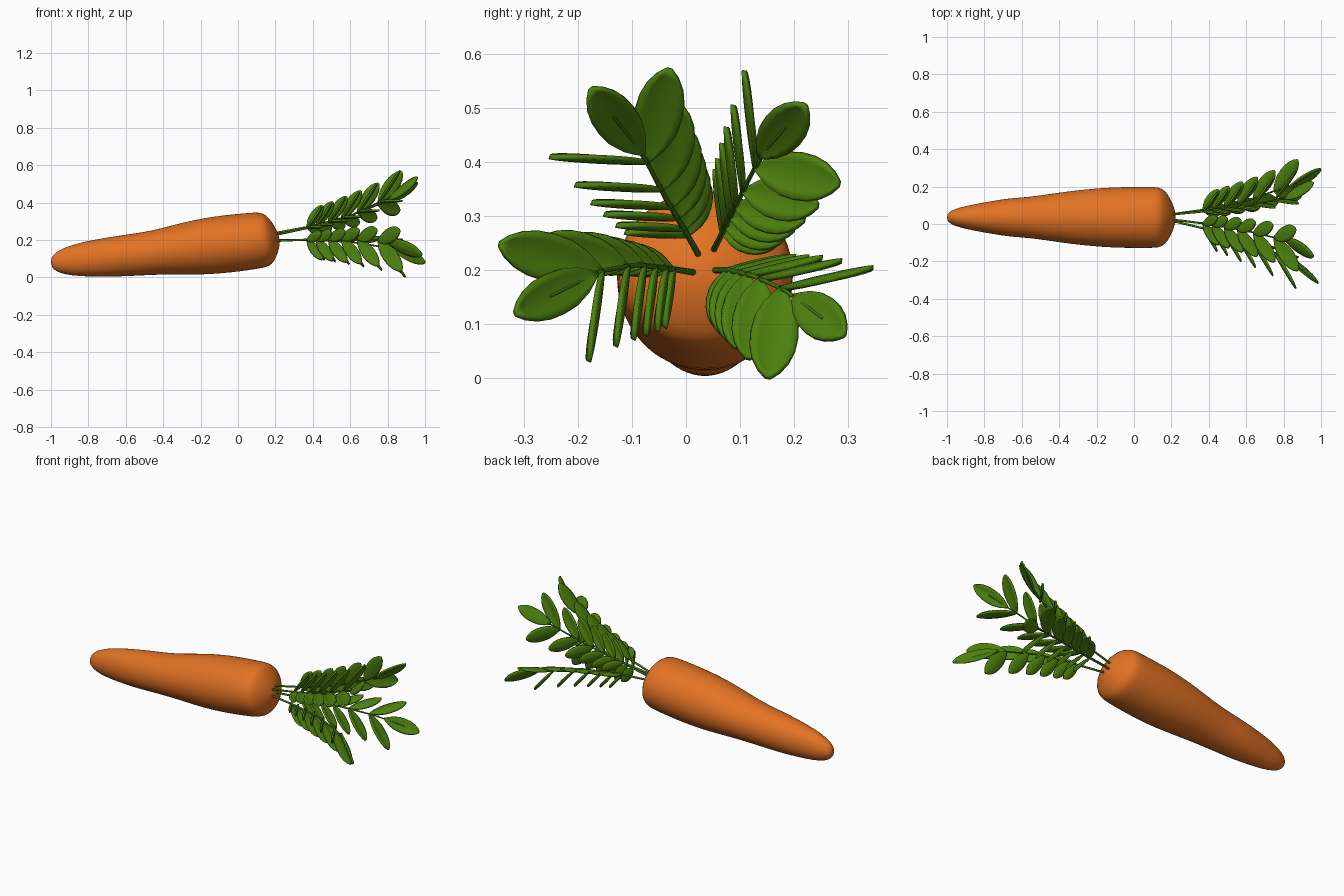
import bpy, bmesh, math
from mathutils import Vector

if "Cube" in bpy.data.objects:
    bpy.data.objects.remove(bpy.data.objects["Cube"])


def material(name, rgb):
    m = bpy.data.materials.new(name)
    m.diffuse_color = (*rgb, 1)
    m.use_nodes = True
    m.node_tree.nodes["Principled BSDF"].inputs["Base Color"].default_value = m.diffuse_color
    return m


ORANGE = material("carrot orange", (0.76, 0.17, 0.017))
LEAF = material("leaf green", (0.075, 0.22, 0.004))
STEM = material("stem green", (0.055, 0.18, 0.006))


def add_object(name, bm, mat):
    bmesh.ops.recalc_face_normals(bm, faces=bm.faces[:])
    for f in bm.faces:
        f.smooth = True
    me = bpy.data.meshes.new(name)
    bm.to_mesh(me)
    bm.free()
    me.materials.append(mat)
    ob = bpy.data.objects.new(name, me)
    bpy.context.collection.objects.link(ob)
    return ob


# Carrot root: slightly wavy, tilted rings of (x, top z, bottom z, half width)
RINGS = [(-1.0, 0.095, 0.055, 0.018), (-0.978, 0.128, 0.031, 0.037),
         (-0.93, 0.156, 0.014, 0.055), (-0.85, 0.183, 0.005, 0.072),
         (-0.75, 0.203, 0.003, 0.090), (-0.66, 0.218, 0.004, 0.104),
         (-0.56, 0.233, 0.008, 0.110), (-0.45, 0.249, 0.014, 0.126),
         (-0.34, 0.278, 0.015, 0.142), (-0.22, 0.308, 0.013, 0.155),
         (-0.1, 0.328, 0.021, 0.163), (0.0, 0.339, 0.032, 0.164),
         (0.08, 0.346, 0.044, 0.164), (0.137, 0.350, 0.054, 0.163),
         (0.166, 0.334, 0.069, 0.144), (0.190, 0.302, 0.102, 0.108),
         (0.211, 0.258, 0.146, 0.062), (0.222, 0.222, 0.184, 0.020)]
SEG = 28
bm = bmesh.new()
rows = []
for x, zt, zb, hw in RINGS:
    row = []
    for i in range(SEG):
        a = 2 * math.pi * i / SEG
        dz = (zt - zb) / 2 * math.sin(a)
        row.append(bm.verts.new((x - 0.12 * dz, 0.035 + hw * math.cos(a),
                                 (zt + zb) / 2 + dz)))
    rows.append(row)
for r, s in zip(rows, rows[1:]):
    for i in range(SEG):
        j = (i + 1) % SEG
        bm.faces.new((r[i], r[j], s[j], s[i]))
bm.faces.new(rows[0])
bm.faces.new(rows[-1])
root = add_object("carrot_root", bm, ORANGE)
sub = root.modifiers.new("smooth", 'SUBSURF')
sub.levels = sub.render_levels = 1

# Leaflet outline: (fraction of length, fraction of half width)
OUTLINE = [(0, 0.1), (0.08, 0.35), (0.2, 0.68), (0.35, 0.92), (0.52, 1),
           (0.68, 0.95), (0.82, 0.76), (0.93, 0.45), (1, 0.1)]


def leaflet(bm, base, vec, side, width):
    """Slightly cupped leaf blade along vec; side is the width direction."""
    side = side.normalized()
    nrm = vec.cross(side).normalized()
    grid = []
    for t, w in OUTLINE:
        row = []
        for k in range(-3, 4):
            u = k / 3
            lift = 0.008 * (abs(u) ** 1.5 - 0.4) * w
            row.append(bm.verts.new(base + vec * t + side * (u * w * width / 2)
                                    + nrm * lift))
        grid.append(row)
    for r, s in zip(grid, grid[1:]):
        for i in range(6):
            bm.faces.new((r[i], r[i + 1], s[i + 1], s[i]))


def along(path, x):
    """Point on the stem path at a given x."""
    for a, b in zip(path, path[1:]):
        if x <= b.x:
            return a.lerp(b, (x - a.x) / (b.x - a.x))
    return path[-1]


# Fronds: stem points, terminal tip, sideways reach (y, z) of the face-on
# leaflet and of the edge-on leaflet in each pair
FRONDS = {
    "upper_front": ([(0.19, 0.025, 0.225), (0.4, 0.0, 0.27), (0.6, -0.036, 0.33),
                     (0.74, -0.07, 0.395), (0.83, -0.095, 0.435)],
                    (0.96, -0.175, 0.535), (0.042, 0.172), (-0.178, 0.01)),
    "upper_back": ([(0.19, 0.05, 0.235), (0.4, 0.07, 0.275), (0.6, 0.097, 0.33),
                    (0.74, 0.125, 0.385), (0.83, 0.15, 0.425)],
                   (0.96, 0.22, 0.505), (0.155, -0.03), (-0.02, 0.178)),
    "lower_front": ([(0.19, 0.02, 0.195), (0.4, -0.03, 0.203), (0.6, -0.09, 0.21),
                     (0.74, -0.15, 0.2), (0.83, -0.19, 0.182)],
                    (0.985, -0.315, 0.12), (-0.19, 0.05), (-0.025, -0.165)),
    "lower_back": ([(0.19, 0.05, 0.2), (0.4, 0.08, 0.2), (0.6, 0.123, 0.19),
                    (0.76, 0.18, 0.165), (0.86, 0.215, 0.14)],
                   (1.0, 0.292, 0.08), (-0.025, -0.165), (0.168, 0.038)),
}
PAIRS_X = [0.37, 0.42, 0.485, 0.555, 0.64, 0.75]
SCALES = [0.65, 0.7, 0.76, 0.82, 0.89, 1.0]

for name, (pts, tip, wide, edge) in FRONDS.items():
    path = [Vector(p) for p in pts]
    tip = Vector(tip)

    # Stem tube reaching into the terminal leaflet
    cu = bpy.data.curves.new(name + "_stem", 'CURVE')
    cu.dimensions = '3D'
    cu.bevel_depth = 0.006
    cu.bevel_resolution = 2
    cu.use_fill_caps = True
    spl = cu.splines.new('POLY')
    line = path + [path[-1].lerp(tip, 0.5)]
    spl.points.add(len(line) - 1)
    for i, p in enumerate(line):
        spl.points[i].co = (*p, 1)
        spl.points[i].radius = 1 - 0.1 * i
    cu.materials.append(STEM)
    bpy.context.collection.objects.link(bpy.data.objects.new(name + "_stem", cu))

    # Leaflet pairs growing toward the end, plus one terminal leaflet
    bm = bmesh.new()
    for x, s in zip(PAIRS_X, SCALES):
        base = along(path, x)
        v = Vector((0.115, *wide)) * s
        if name == "lower_back":
            v.x += 0.03 * s
        leaflet(bm, base, v, Vector((0, -v.z, v.y)), 0.088 * s)
        v = Vector((0.125, *edge)) * s
        across = Vector((0, -v.z, v.y))
        leaflet(bm, base, v, v.cross(across), 0.08 * s)
    start = path[-1].lerp(tip, -0.2)
    v = tip - start
    leaflet(bm, start, v, Vector((0, -v.z, v.y)), 0.08)
    leaves = add_object(name + "_leaves", bm, LEAF)
    sol = leaves.modifiers.new("thickness", 'SOLIDIFY')
    sol.thickness = 0.009
    sol.offset = 0
